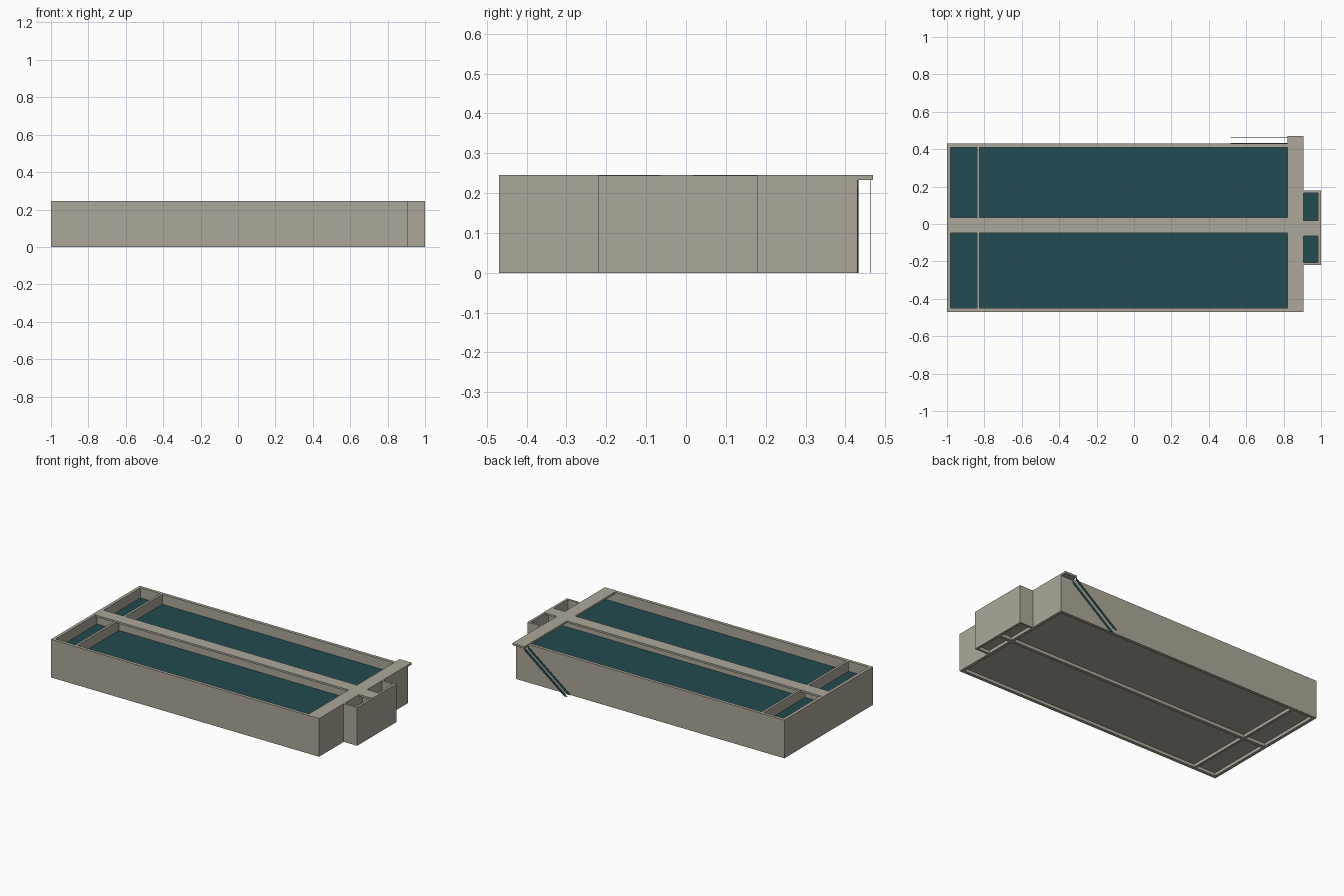
import bpy, bmesh, math
from mathutils import Matrix

if "Cube" in bpy.data.objects:
    bpy.data.objects.remove(bpy.data.objects["Cube"])


def material(name, rgb):
    m = bpy.data.materials.new(name)
    m.diffuse_color = (*rgb, 1)
    m.use_nodes = True
    m.node_tree.nodes["Principled BSDF"].inputs["Base Color"].default_value = m.diffuse_color
    return m


CONCRETE = material("concrete", (0.42, 0.39, 0.32))
WATER = material("dark teal", (0.016, 0.07, 0.08))


def finish(name, bm, mat):
    bmesh.ops.recalc_face_normals(bm, faces=bm.faces)
    me = bpy.data.meshes.new(name)
    bm.to_mesh(me)
    bm.free()
    me.materials.append(mat)
    ob = bpy.data.objects.new(name, me)
    bpy.context.collection.objects.link(ob)
    return ob


def box(name, x, y, z, mat):
    bm = bmesh.new()
    bmesh.ops.create_cube(bm, size=1)
    for v in bm.verts:
        v.co = [r[0] if c < 0 else r[1] for c, r in zip(v.co, (x, y, z))]
    return finish(name, bm, mat)


def basin(name, xs, ys, solid, top, water_z):
    """Grid of wall cells raised to full height; open cells get floor and water."""
    bm = bmesh.new()
    n = 0
    for i in range(len(xs) - 1):
        for j in range(len(ys) - 1):
            x, y = xs[i:i + 2], ys[j:j + 2]
            if solid(i, j):
                bm.faces.new([bm.verts.new((a, b, 0)) for a, b in
                              ((x[0], y[0]), (x[1], y[0]), (x[1], y[1]), (x[0], y[1]))])
            else:
                n += 1
                box(f"{name}_floor_{n}", x, y, (0.02, 0.035), CONCRETE)
                w = bmesh.new()
                w.faces.new([w.verts.new((a, b, water_z)) for a, b in
                             ((x[0], y[0]), (x[1], y[0]), (x[1], y[1]), (x[0], y[1]))])
                finish(f"{name}_water_{n}", w, WATER)
    bmesh.ops.remove_doubles(bm, verts=bm.verts, dist=1e-5)
    base = bm.faces[:]
    new = bmesh.ops.extrude_face_region(bm, geom=base, use_keep_orig=True)["geom"]
    for v in new:
        if isinstance(v, bmesh.types.BMVert):
            v.co.z = top
    bmesh.ops.dissolve_limit(bm, angle_limit=0.01, verts=bm.verts, edges=bm.edges)
    finish(f"{name}_walls", bm, CONCRETE)


H = 0.245

# Main basins and the two small end basins
basin("main_basin", [-1, -0.98, -0.84, -0.825, 0.885, 0.905],
      [-0.47, -0.45, -0.03, -0.01, 0.41, 0.43],
      lambda i, j: i % 2 == 0 or j % 2 == 0, H - 0.0005, 0.18)
basin("end_basin", [0.905, 0.985, 1.0],
      [-0.22, -0.207, -0.03, -0.01, 0.167, 0.18],
      lambda i, j: i == 1 or j % 2 == 0, H - 0.0005, 0.18)

# Walkway slabs: centre, end (overhanging to the stair) and small basin bridge
box("centre_walkway", (-1, 0.82), (-0.047, 0.035), (H - 0.012, H), CONCRETE)
box("end_walkway", (0.82, 0.905), (-0.47, 0.47), (H - 0.012, H), CONCRETE)
box("bridge_walkway", (0.905, 1.0), (-0.064, 0.018), (H - 0.012, H), CONCRETE)

# Two sloping stair stringers from the ground to the end walkway
for k, y in enumerate((0.432, 0.464)):
    bm = bmesh.new()
    rings = [[bm.verts.new((x, y + d, z)) for x, z in
              ((0.515, 0), (0.54, 0), (0.82, 0.215), (0.82, 0.235))] for d in (-0.001, 0.001)]
    for r in rings:
        bm.faces.new(r)
    for a in range(4):
        b = (a + 1) % 4
        bm.faces.new((rings[0][a], rings[0][b], rings[1][b], rings[1][a]))
    finish(f"stair_stringer_{k + 1}", bm, WATER)
